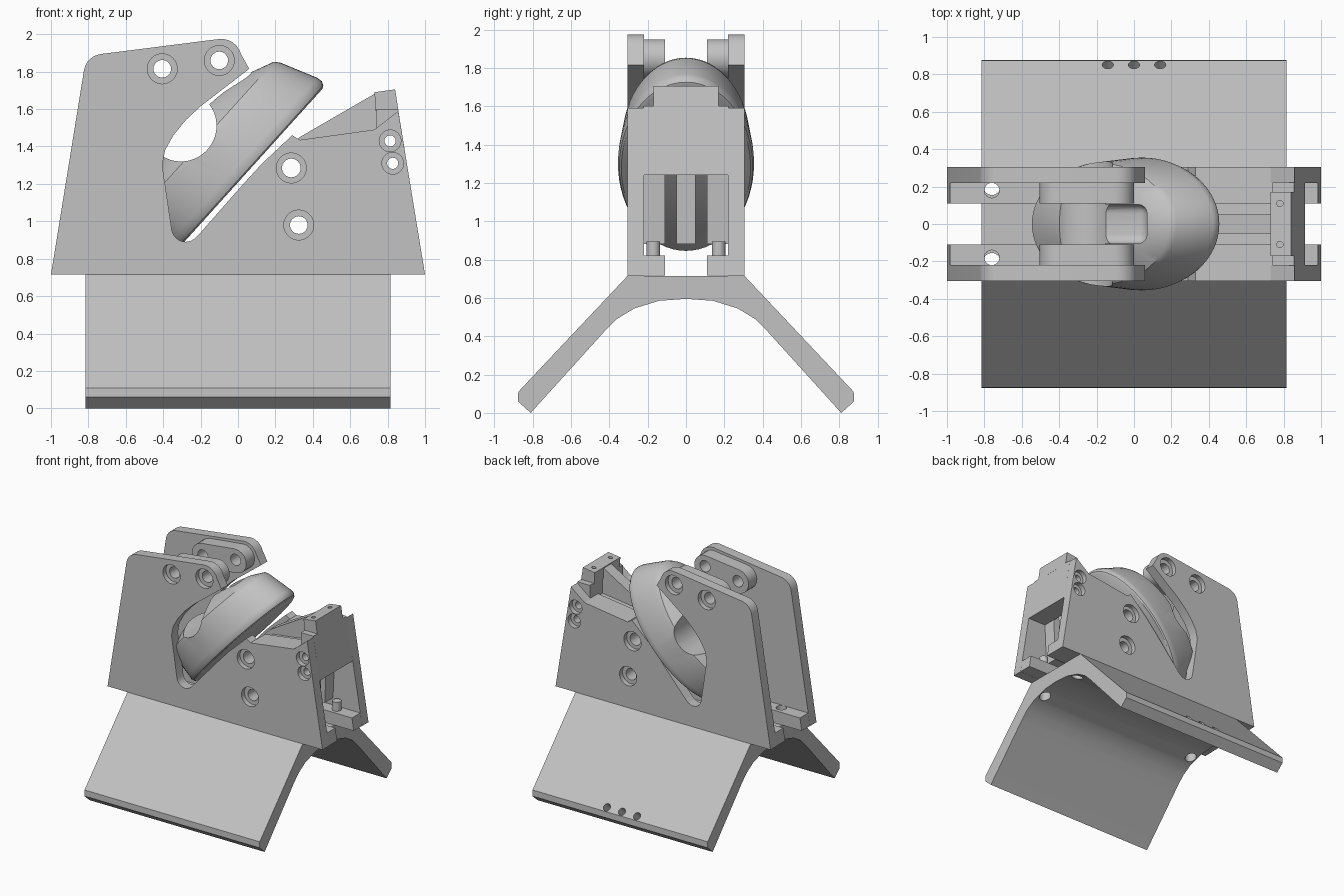
import bpy, bmesh, math
from mathutils import Vector, Matrix

cube = bpy.data.objects.get("Cube")
if cube:
    bpy.data.objects.remove(cube, do_unlink=True)

grey = bpy.data.materials.new("light_grey")
grey.use_nodes = True
grey.diffuse_color = (0.54, 0.54, 0.54, 1)
grey.node_tree.nodes["Principled BSDF"].inputs["Base Color"].default_value = (0.54, 0.54, 0.54, 1)


def finish(name, bm):
    bmesh.ops.recalc_face_normals(bm, faces=bm.faces)
    mesh = bpy.data.meshes.new(name)
    bm.to_mesh(mesh)
    bm.free()
    mesh.materials.append(grey)
    ob = bpy.data.objects.new(name, mesh)
    bpy.context.collection.objects.link(ob)
    return ob


def prism(name, profile, a, b, axis="y"):
    """Extrude an (x, z) profile along y, or a (y, z) profile along x."""
    bm = bmesh.new()
    put = (lambda p, q: (p[0], q, p[1])) if axis == "y" else (lambda p, q: (q, p[0], p[1]))
    face = bm.faces.new([bm.verts.new(put(p, a)) for p in profile])
    ext = bmesh.ops.extrude_face_region(bm, geom=[face])
    shift = Vector((0, b - a, 0)) if axis == "y" else Vector((b - a, 0, 0))
    bmesh.ops.translate(bm, vec=shift, verts=[v for v in ext["geom"] if isinstance(v, bmesh.types.BMVert)])
    return finish(name, bm)


def box(name, x0, x1, y0, y1, z0, z1):
    return prism(name, [(x0, z0), (x1, z0), (x1, z1), (x0, z1)], y0, y1)


def cylinder(name, center, radius, depth, rot_x=0.0, sides=32):
    bm = bmesh.new()
    bmesh.ops.create_cone(bm, cap_ends=True, segments=sides, radius1=radius, radius2=radius, depth=depth,
                          matrix=Matrix.Translation(center) @ Matrix.Rotation(rot_x, 4, "X"))
    return finish(name, bm)


def cut(ob, cutters):
    """Subtract every cutter from an object and discard the cutters."""
    for c in cutters:
        mod = ob.modifiers.new("cut", "BOOLEAN")
        mod.operation, mod.solver, mod.object = "DIFFERENCE", "EXACT", c
    bpy.context.view_layer.update()
    mesh = bpy.data.meshes.new_from_object(ob.evaluated_get(bpy.context.evaluated_depsgraph_get()))
    ob.modifiers.clear()
    ob.data = mesh
    for c in cutters:
        bpy.data.objects.remove(c, do_unlink=True)


def arc(cx, cz, r, start, end, n=6):
    angles = [math.radians(start + (end - start) * i / n) for i in range(n + 1)]
    return [(cx + r * math.cos(t), cz + r * math.sin(t)) for t in angles]


def smooth(ob, angle=30):
    bpy.ops.object.select_all(action="DESELECT")
    ob.select_set(True)
    bpy.context.view_layer.objects.active = ob
    bpy.ops.object.shade_smooth_by_angle(angle=math.radians(angle))


QUARTER = math.pi / 2
SCREWS = [(-0.405, 1.815, 0.08, 0.047), (-0.1, 1.86, 0.08, 0.047), (0.285, 1.285, 0.08, 0.05),
          (0.325, 0.98, 0.08, 0.047), (0.813, 1.43, 0.058, 0.03), (0.827, 1.31, 0.058, 0.03)]


def screw_holes(start=0, end=6):
    return [cylinder("hole", (x, 0, z), r, 1, QUARTER) for x, z, _, r in SCREWS[start:end]]


# Saddle base with a vaulted underside
half = [(0.305, 0.715), (0.875, 0.11), (0.877, 0.06), (0.81, 0), (0.43, 0.42),
        (0.36, 0.49), (0.27, 0.545), (0.14, 0.585)]
saddle = prism("saddle_base", half + [(0, 0.595)] + [(-y, z) for y, z in reversed(half)], -0.815, 0.815, "x")
holes = [cylinder("hole", (x, 0.845, 0.13), 0.03, 0.4, math.radians(-47)) for x in (-0.14, 0, 0.14)]
holes += [cylinder("hole", (x, s * 0.2, 0.65), 0.045, 0.6) for x in (-0.76, 0.76) for s in (-1, 1)]
cut(saddle, holes)
smooth(saddle, 25)

# Side plates with the open cup slot
plate_profile = ([(-1, 0.715), (1, 0.715), (0.857, 1.59), (0.73, 1.49), (0.33, 1.435), (0.29, 1.46),
                  (0.13, 1.31), (0.02, 1.19), (-0.2, 0.94)]
                 + arc(-0.28, 0.965, 0.075, -50, -170)
                 + [(-0.405, 1.3), (-0.39, 1.38), (-0.345, 1.46), (-0.28, 1.54), (-0.2, 1.615), (0.06, 1.815)]
                 + arc(-0.09, 1.865, 0.11, 15, 97) + arc(-0.72, 1.79, 0.105, 98, 170))
# Inner boss joining the two upper screws, and the foot ledge
boss_profile = arc(-0.1, 1.85, 0.1, -82, 98, 12) + arc(-0.405, 1.815, 0.1, 98, 278, 12)
for side, label in ((-1, "front"), (1, "back")):
    plate = prism(label + "_side_plate", plate_profile, side * 0.22, side * 0.305)
    cutters = screw_holes()
    cutters += [cylinder("bore", (x, side * 0.305, z), r, 0.08, QUARTER) for x, z, r, _ in SCREWS]
    cut(plate, cutters)
    smooth(plate)
    boss = prism(label + "_upper_boss", boss_profile, side * 0.11, side * 0.221)
    cut(boss, screw_holes(0, 2))
    smooth(boss)
    ledge = prism(label + "_foot_ledge", [(-0.999, 0.716), (0.999, 0.716), (0.983, 0.82), (-0.983, 0.82)],
                  side * 0.11, side * 0.221)
    cut(ledge, [cylinder("hole", (-0.76, side * 0.18, 0.75), 0.04, 0.5)])
    smooth(cylinder(label + "_ledge_pin", (0.8, side * 0.17, 0.85), 0.035, 0.09))

# Sloped end wall above the window, with its raised block
wall = prism("end_wall", [(0.74, 1.24), (0.914, 1.24), (0.856, 1.6), (0.74, 1.6)], -0.221, 0.221)
cut(wall, screw_holes(4, 6))
block = prism("end_block", [(0.735, 1.59), (0.858, 1.59), (0.84, 1.705), (0.73, 1.69)], -0.17, 0.17)
cut(block, [cylinder("hole", (0.78, y, 1.7), 0.017, 0.12) for y in (-0.11, 0.11)])

# Hanging ribs between the plates, with the middle one rising as a gusset
low_rib = [(0.2, 0.88), (0.73, 0.88), (0.745, 1.24), (0.745, 1.49), (0.33, 1.435), (0.2, 1.31)]
tall_rib = low_rib[:3] + [(0.745, 1.69), (0.33, 1.45), (0.2, 1.31)]
for name, profile, y0, y1 in (("front_rib", low_rib, -0.221, -0.11), ("middle_rib", tall_rib, -0.05, 0.05),
                              ("back_rib", low_rib, 0.11, 0.221)):
    rib = prism(name, profile, y0, y1)
    cut(rib, screw_holes(2, 4))
web = prism("rib_web", [(0.36, 1.3), (0.742, 1.3), (0.742, 1.47), (0.36, 1.42)], -0.15, 0.15)

# Tilted oval cup: rings as (height, scale, slide along the long axis)
along, normal = Vector((0.67, 0, 0.742)), Vector((-0.742, 0, 0.67))
rings = [(0, 0.95, 0), (0.008, 0.98, 0), (0.03, 1, 0), (0.06, 0.995, 0), (0.26, 0.935, -0.035),
         (0.29, 0.91, -0.04), (0.34, 0.7, -0.03), (0.38, 0.48, -0.02), (0.405, 0.25, 0), (0.41, 0.08, 0)]
bm = bmesh.new()
loops = []
sides = 64
for h, k, slide in rings:
    loop = []
    for i in range(sides):
        t = math.tau * i / sides
        p = Vector((0.065, 0, 1.28)) + normal * h + along * (slide + 0.605 * k * math.cos(t))
        loop.append(bm.verts.new(p + Vector((0, 0.355 * k * math.sin(t), 0))))
    loops.append(loop)
for low, high in zip(loops, loops[1:]):
    for i in range(sides):
        j = (i + 1) % sides
        bm.faces.new((low[i], low[j], high[j], high[i]))
bm.faces.new(loops[0])
bm.faces.new(loops[-1])
cup = finish("oval_cup", bm)

# Cross scoop and rounded pocket in the cup
scoop = cylinder("scoop", (-0.305, 0, 1.51), 0.19, 2, QUARTER, 64)
pocket = box("pocket", -0.25, 0.07, -0.105, 0.105, 1.4, 2.2)
bevel = pocket.modifiers.new("round", "BEVEL")
bevel.width, bevel.segments = 0.05, 4
cut(cup, [scoop, pocket])
smooth(cup, 35)
